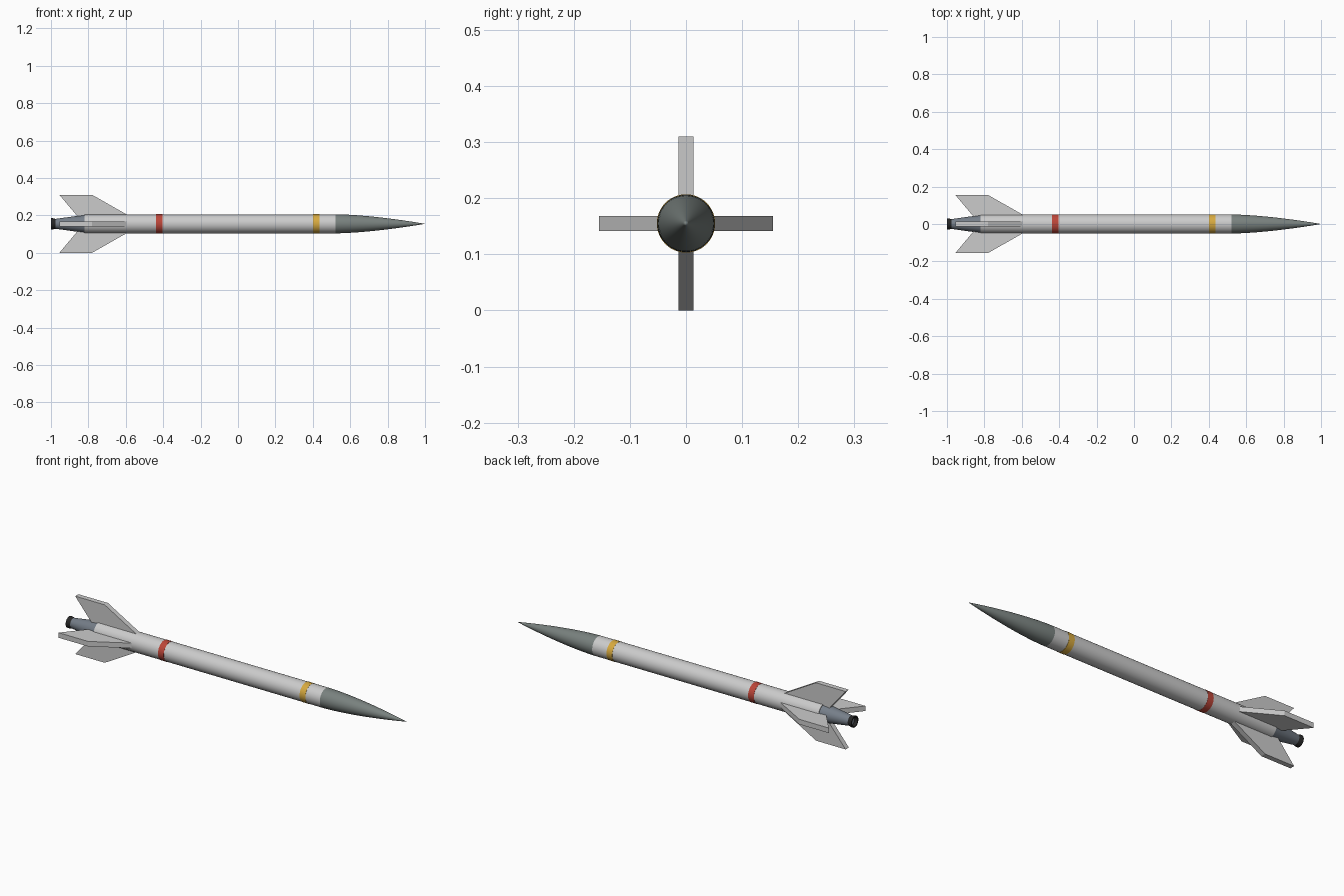
import bpy, bmesh, math

if "Cube" in bpy.data.objects:
    bpy.data.objects.remove(bpy.data.objects["Cube"])

AXIS_Z = 0.155   # height of the rocket's centre line
SEGMENTS = 48


def material(name, rgb):
    m = bpy.data.materials.new(name)
    m.diffuse_color = (*rgb, 1)
    m.use_nodes = True
    m.node_tree.nodes["Principled BSDF"].inputs["Base Color"].default_value = m.diffuse_color
    return m


def finish(name, bm, mat, smooth=True):
    bmesh.ops.remove_doubles(bm, verts=bm.verts, dist=1e-5)
    bmesh.ops.recalc_face_normals(bm, faces=bm.faces)
    mesh = bpy.data.meshes.new(name)
    bm.to_mesh(mesh)
    bm.free()
    obj = bpy.data.objects.new(name, mesh)
    bpy.context.collection.objects.link(obj)
    obj.location.z = AXIS_Z
    mesh.materials.append(mat)
    if smooth:
        bpy.ops.object.select_all(action='DESELECT')
        obj.select_set(True)
        bpy.context.view_layer.objects.active = obj
        bpy.ops.object.shade_smooth_by_angle(angle=math.radians(35))
    return obj


def lathe(name, profile, mat):
    """Spin an (x, radius) profile around the long axis."""
    bm = bmesh.new()
    verts = [bm.verts.new((x, 0, r)) for x, r in profile]
    edges = [bm.edges.new(pair) for pair in zip(verts, verts[1:])]
    bmesh.ops.spin(bm, geom=verts + edges, cent=(0, 0, 0), axis=(1, 0, 0),
                   angle=math.tau, steps=SEGMENTS)
    return finish(name, bm, mat)


def fin(name, outline, thickness, turn, mat):
    """Flat plate from an (x, radius) outline, turned about the long axis."""
    bm = bmesh.new()
    face = bm.faces.new([bm.verts.new((x, -thickness / 2, r)) for x, r in outline])
    out = bmesh.ops.extrude_face_region(bm, geom=[face])['geom']
    moved = [v for v in out if isinstance(v, bmesh.types.BMVert)]
    bmesh.ops.translate(bm, vec=(0, thickness, 0), verts=moved)
    obj = finish(name, bm, mat, smooth=False)
    obj.rotation_euler.x = turn
    return obj


white = material("body_paint", (0.68, 0.71, 0.68))
grey = material("fin_grey", (0.55, 0.57, 0.55))
dark = material("nose_grey", (0.19, 0.22, 0.21))
steel = material("tail_steel", (0.18, 0.21, 0.25))
black = material("nozzle_black", (0.02, 0.02, 0.02))
red = material("red_paint", (0.5, 0.06, 0.04))
yellow = material("yellow_paint", (0.68, 0.4, 0.05))

# Main tube
R = 0.051
lathe("body_tube", [(-0.82, 0), (-0.82, R), (0.52, R), (0.52, 0)], white)

# Pointed nose with a curved side
nose = [(0.52, 0), (0.52, R)]
nose += [(0.52 + 0.48 * t, R * (1 - t ** 1.6)) for t in (i / 16 for i in range(1, 17))]
lathe("nose_cone", nose, dark)

# Tapered tail and the nozzle lip with its opening
lathe("tail_cone", [(-0.82, 0), (-0.82, 0.048), (-0.985, 0.025), (-0.985, 0)], steel)
lathe("nozzle", [(-0.975, 0), (-0.975, 0.026), (-0.99, 0.03), (-1.0, 0.03),
                 (-1.0, 0.024), (-0.98, 0.018), (-0.98, 0)], black)

# Painted bands
for name, x, mat in (("red_band", -0.421, red), ("yellow_band", 0.418, yellow)):
    a, b, r = x - 0.017, x + 0.017, R + 0.001
    lathe(name, [(a, R - 0.004), (a, r), (b, r), (b, R - 0.004), (a, R - 0.004)], mat)

# Four swept fins
outline = [(-0.56, 0.03), (-0.78, 0.155), (-0.955, 0.155), (-0.85, 0.03)]
for i, side in enumerate(("top", "left", "bottom", "right")):
    fin("fin_" + side, outline, 0.027, i * math.pi / 2, grey)
